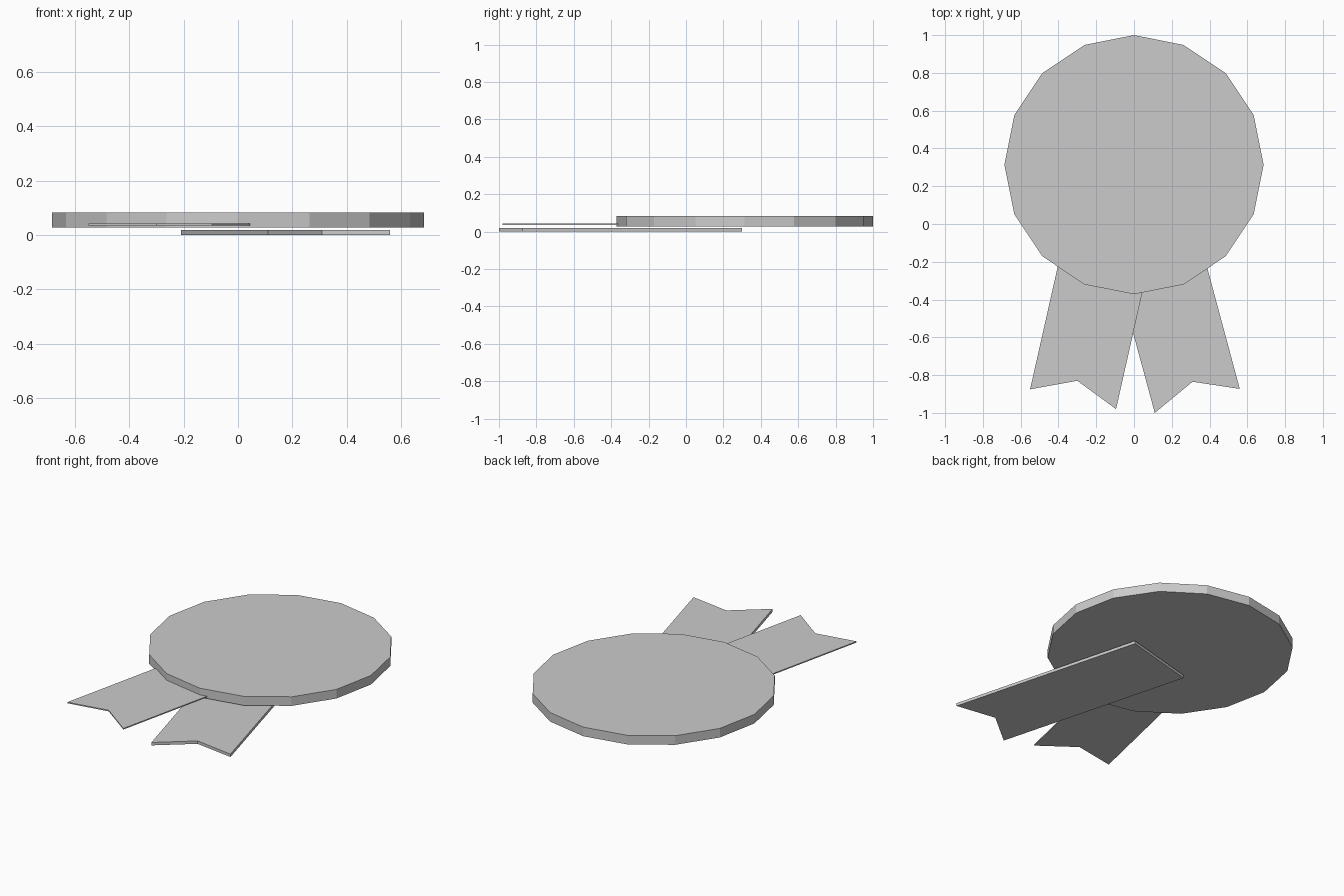
import bpy
import bmesh
from math import sin, cos, tau

cube = bpy.data.objects.get("Cube")
if cube:
    bpy.data.objects.remove(cube, do_unlink=True)

grey = bpy.data.materials.new("light_grey")
grey.use_nodes = True
colour = (0.6, 0.6, 0.6, 1.0)
grey.diffuse_color = colour
grey.node_tree.nodes["Principled BSDF"].inputs["Base Color"].default_value = colour


def plate(name, outline, bottom, top):
    """Extrude a flat outline upwards between two heights."""
    bm = bmesh.new()
    face = bm.faces.new([bm.verts.new((x, y, bottom)) for x, y in outline])
    result = bmesh.ops.extrude_face_region(bm, geom=[face])
    for item in result["geom"]:
        if isinstance(item, bmesh.types.BMVert):
            item.co.z = top
    bmesh.ops.recalc_face_normals(bm, faces=bm.faces)
    mesh = bpy.data.meshes.new(name)
    bm.to_mesh(mesh)
    bm.free()
    mesh.materials.append(grey)
    obj = bpy.data.objects.new(name, mesh)
    bpy.context.collection.objects.link(obj)
    return obj


# Sixteen-sided medal disc
RADIUS, CENTRE_Y, SIDES = 0.686, 0.314, 16
ring = [(RADIUS * sin(tau * i / SIDES), CENTRE_Y + RADIUS * cos(tau * i / SIDES))
        for i in range(SIDES)]
plate("medal_disc", ring, 0.027, 0.083)

# Ribbon tails with notched ends: the left one lies under the disc,
# the thinner right one runs into the disc's edge
plate("left_ribbon",
      [(0.11, -1.0), (0.31, -0.835), (0.56, -0.873), (0.245, 0.3), (-0.21, 0.18)],
      0.0, 0.018)
plate("right_ribbon",
      [(-0.095, -0.98), (-0.30, -0.83), (-0.55, -0.875), (-0.28, 0.325), (0.175, 0.22)],
      0.035, 0.042)
